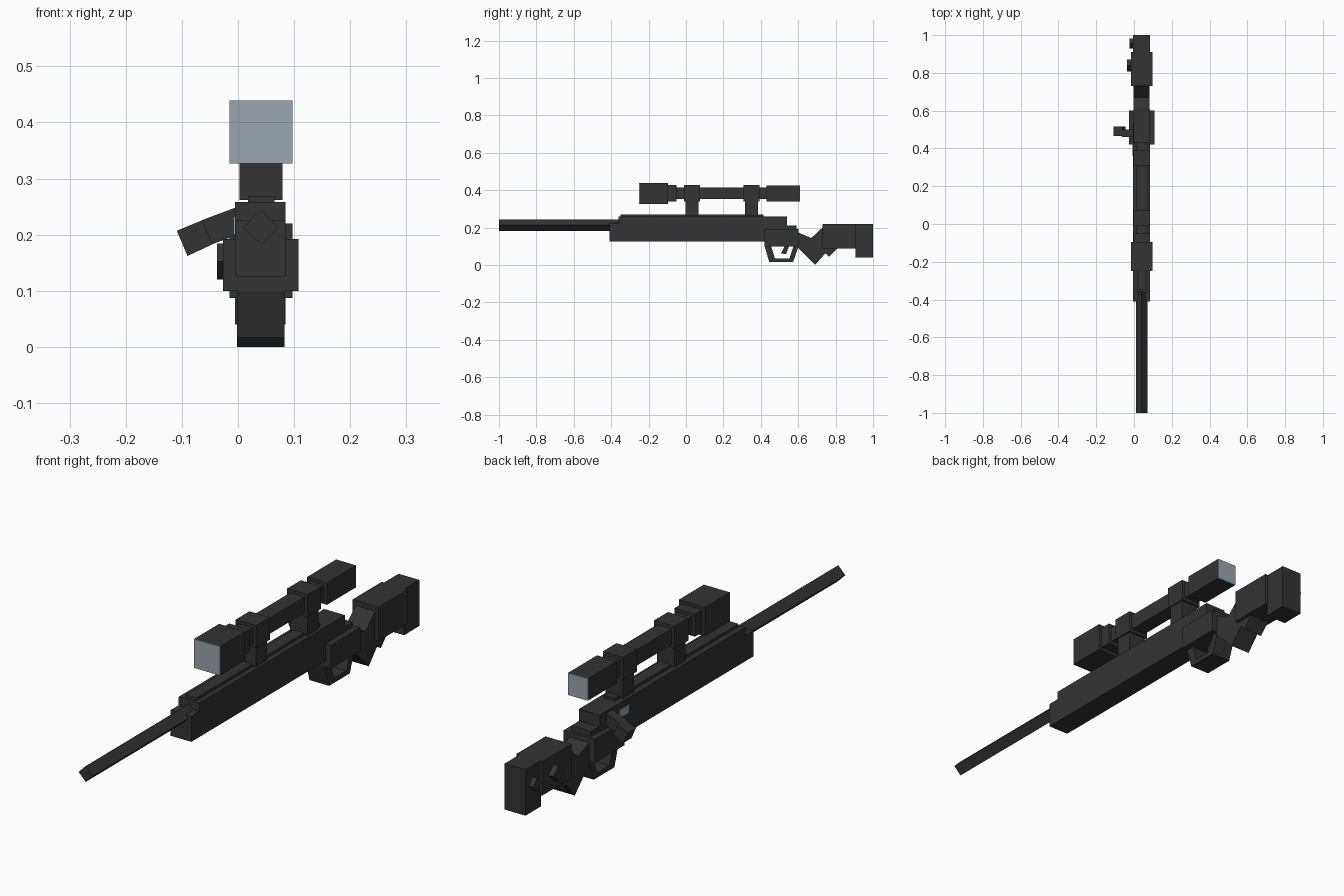
import bpy, bmesh, math
from mathutils import Vector

cube = bpy.data.objects.get("Cube")
if cube:
    bpy.data.objects.remove(cube, do_unlink=True)

CX = 0.041   # centre line of the rifle


def material(name, rgb):
    m = bpy.data.materials.new(name)
    m.use_nodes = True
    m.diffuse_color = (*rgb, 1)
    m.node_tree.nodes["Principled BSDF"].inputs["Base Color"].default_value = (*rgb, 1)
    return m


DARK = material("dark gunmetal", (0.033, 0.033, 0.033))
GLASS = material("pale glass", (0.32, 0.38, 0.42))


def prism(name, pts, lo, hi, axis="x", mat=DARK):
    """Extrude a profile from lo to hi; pts are (y, z) for axis x, (x, z) for axis y."""
    def at(p, t):
        return Vector((t, p[0], p[1])) if axis == "x" else Vector((p[0], t, p[1]))
    bm = bmesh.new()
    a = [bm.verts.new(at(p, lo)) for p in pts]
    b = [bm.verts.new(at(p, hi)) for p in pts]
    bm.faces.new(a)
    bm.faces.new(b)
    n = len(pts)
    for i in range(n):
        j = (i + 1) % n
        bm.faces.new((a[i], a[j], b[j], b[i]))
    bmesh.ops.recalc_face_normals(bm, faces=bm.faces)
    me = bpy.data.meshes.new(name)
    bm.to_mesh(me)
    bm.free()
    me.materials.append(mat)
    ob = bpy.data.objects.new(name, me)
    bpy.context.collection.objects.link(ob)
    return ob


def box(name, x, y, z, mat=DARK):
    return prism(name, [(y[0], z[0]), (y[1], z[0]), (y[1], z[1]), (y[0], z[1])], x[0], x[1], "x", mat)


def diamond(u, v, r):
    return [(u + r, v), (u, v + r), (u - r, v), (u, v - r)]


def scope_part(name, half, y0, y1, mat=DARK):
    return box(name, (CX - half, CX + half), (y0, y1), (0.383 - half, 0.383 + half), mat)


BODY = (-0.005, 0.085)
INNER = (-0.002, 0.083)

# Barrel and body
prism("barrel", diamond(CX, 0.213, 0.031), -1.0, -0.34, "y")
box("fore_stock", BODY, (-0.41, 0.43), (0.125, 0.225))
box("receiver", BODY, (-0.36, 0.54), (0.19, 0.258))
box("receiver_tail", INNER, (0.42, 0.59), (0.11, 0.212))
box("top_rail", (0.018, 0.065), (-0.35, 0.415), (0.25, 0.269))
box("ejection_port", (-0.008, 0.0), (0.36, 0.42), (0.20, 0.232), GLASS)

# Telescopic sight
scope_part("scope_front_bell", 0.0565, -0.247, -0.095)
scope_part("scope_front_lens", 0.0565, -0.25, -0.247, GLASS)
scope_part("scope_front_collar", 0.044, -0.095, -0.05)
scope_part("scope_tube", 0.031, -0.05, 0.43)
scope_part("scope_eyepiece", 0.043, 0.43, 0.607)
scope_part("scope_rear_lens", 0.043, 0.607, 0.61, GLASS)
for label, y in (("front", -0.01), ("rear", 0.308)):
    scope_part(label + "_scope_ring", 0.044, y, y + 0.085)
    box(label + "_scope_mount", (0.003, 0.079), (y + 0.008, y + 0.077), (0.262, 0.345))

# Bolt handle on the right side
prism("bolt_handle", [(-0.064, 0.226), (0.0, 0.25), (0.0, 0.2), (-0.046, 0.183)], 0.46, 0.5, "y")
prism("bolt_knob", [(-0.109, 0.207), (-0.063, 0.226), (-0.045, 0.183), (-0.09, 0.162)], 0.465, 0.515, "y")

# Trigger group
box("trigger_housing", (-0.027, 0.108), (0.42, 0.602), (0.1, 0.192))
prism("guard_front", [(0.42, 0.1), (0.455, 0.1), (0.475, 0.035), (0.445, 0.017)], *INNER)
prism("guard_bottom", [(0.445, 0.017), (0.573, 0.017), (0.553, 0.035), (0.475, 0.035)], *INNER)
prism("guard_rear", [(0.573, 0.017), (0.602, 0.1), (0.575, 0.1), (0.553, 0.035)], *INNER)
prism("trigger", [(0.53, 0.105), (0.553, 0.105), (0.535, 0.058), (0.508, 0.062)], 0.025, 0.057)

# Grip and butt stock
prism("grip", [(0.58, 0.182), (0.67, 0.144), (0.73, 0.2), (0.77, 0.2), (0.77, 0.09),
               (0.69, 0.0), (0.59, 0.1)], *INNER)
prism("stock_foot", [(0.73, 0.1), (0.775, 0.13), (0.81, 0.09), (0.765, 0.043), (0.74, 0.07)], *INNER)
box("cheek_stock", (-0.015, 0.097), (0.73, 0.91), (0.087, 0.22))
box("butt", BODY, (0.905, 1.0), (0.04, 0.22))
prism("stock_knob", diamond(0.84, 0.152, 0.032), -0.037, 0.0)
prism("butt_knob", diamond(0.955, 0.149, 0.026), -0.025, 0.0)
